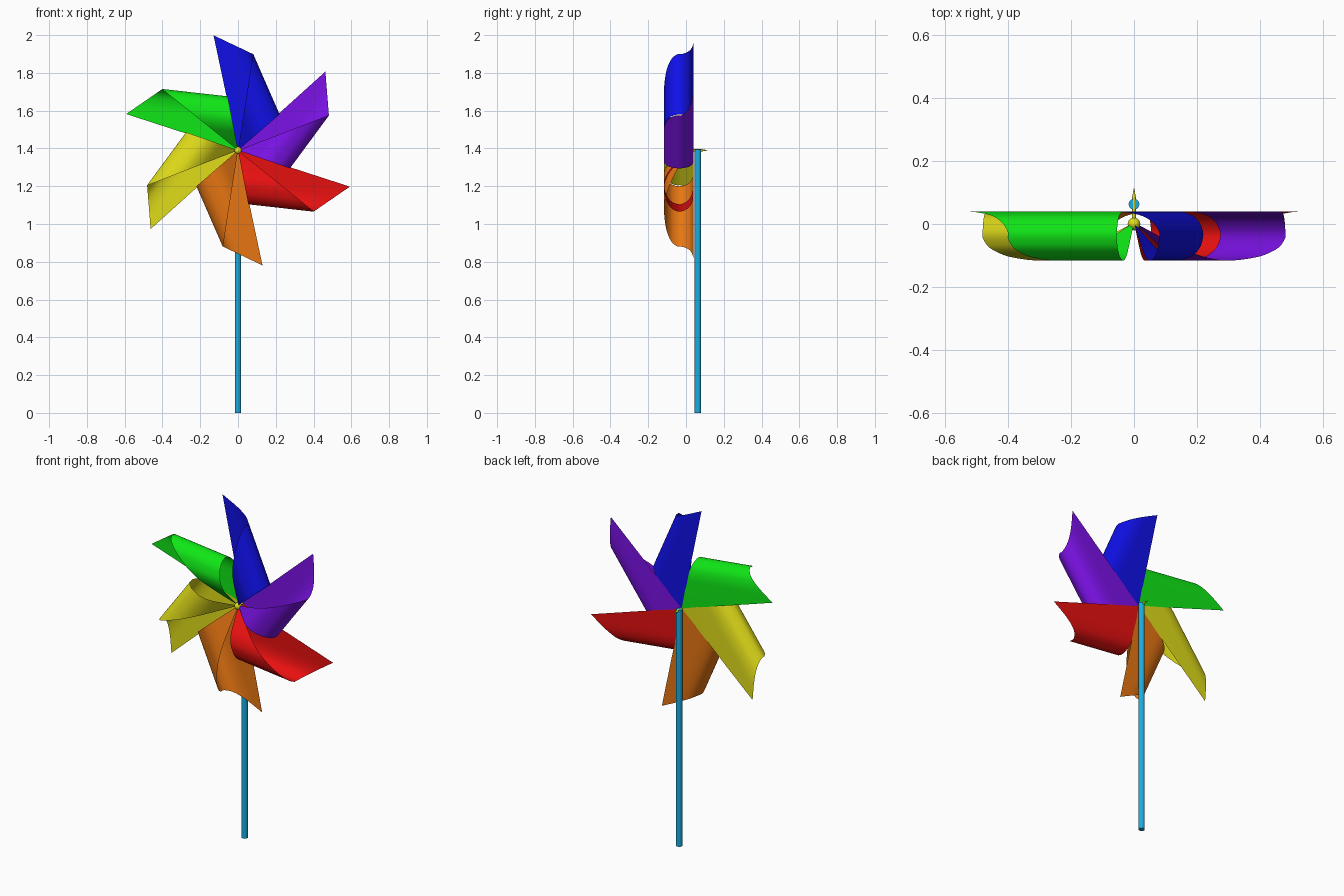
import bpy, bmesh, math
from mathutils import Vector, Matrix

cube = bpy.data.objects.get("Cube")
if cube:
    bpy.data.objects.remove(cube, do_unlink=True)

HUB_Z = 1.39
STICK_Y = 0.063
FOLD = 0.277              # distance of the fold from the hub
TIP = (0.125, 0.61)       # tip: across and along the blade
FOLD_ALONG = 0.435        # outer end of the fold


def material(name, colour):
    mat = bpy.data.materials.new(name)
    mat.use_nodes = True
    rgba = (*colour, 1.0)
    mat.diffuse_color = rgba
    mat.node_tree.nodes["Principled BSDF"].inputs["Base Color"].default_value = rgba
    return mat


def make_object(name, bm, mat):
    mesh = bpy.data.meshes.new(name)
    bm.to_mesh(mesh)
    bm.free()
    mesh.materials.append(mat)
    obj = bpy.data.objects.new(name, mesh)
    bpy.context.collection.objects.link(obj)
    bpy.ops.object.select_all(action='DESELECT')
    obj.select_set(True)
    bpy.context.view_layer.objects.active = obj
    bpy.ops.object.shade_smooth_by_angle(angle=math.radians(40))
    return obj


def smooth_path(points, steps):
    """Curve through the points, with the index of each source segment dropped."""
    pts = [Vector(p) for p in points]
    ends = [2 * pts[0] - pts[1]] + pts + [2 * pts[-1] - pts[-2]]
    path = []
    for a, b, c, d in zip(ends, ends[1:], ends[2:], ends[3:]):
        for i in range(steps):
            t = i / steps
            path.append(0.5 * (2 * b + (c - a) * t + (2 * a - 5 * b + 4 * c - d) * t ** 2
                               + (3 * b - a - 3 * c + d) * t ** 3))
    return path + [pts[-1]]


# Curl of a blade seen from its tip: distance from the hub, depth
CURL = [(0, .04), (.125, .04), (.2, .037), (.25, .018), (.277, -.025), (.27, -.065),
        (.25, -.09), (.22, -.107), (.17, -.116), (.12, -.1), (.07, -.06), (0, .005)]


def blade(name, angle, mat):
    across = Vector((math.cos(angle), 0, math.sin(angle)))
    along = Vector((-math.sin(angle), 0, math.cos(angle)))
    path = smooth_path(CURL, 5)
    turn = max(range(len(path)), key=lambda i: path[i].x)
    rows, columns = [], 8
    bm = bmesh.new()
    for i, (d, y) in enumerate(path):
        low = 0.31 * d
        if i > turn:                                   # folded front flap
            high = d * FOLD_ALONG / FOLD
        elif d <= TIP[0]:                              # straight edge to the tip
            high = d * TIP[1] / TIP[0]
        else:                                          # outer edge to the fold
            f = (d - TIP[0]) / (FOLD - TIP[0])
            high = TIP[1] + f * (FOLD_ALONG - TIP[1])
        rows.append([bm.verts.new(across * d + along * (low + (high - low) * k / columns)
                                  + Vector((0, y, HUB_Z))) for k in range(columns + 1)])
    for r, s in zip(rows, rows[1:]):
        for k in range(columns):
            bm.faces.new((r[k], r[k + 1], s[k + 1], s[k]))
    bmesh.ops.remove_doubles(bm, verts=bm.verts, dist=0.0002)
    make_object(name, bm, mat)


# Six curled blades, counter-clockwise from the top
yellow = material("yellow", (0.75, 0.72, 0.01))
blades = [("blue", (0.005, 0.005, 0.8)), ("green", (0.005, 0.8, 0.008)), ("yellow", None),
          ("orange", (0.8, 0.18, 0.006)), ("red", (0.8, 0.005, 0.005)),
          ("purple", (0.2, 0.006, 0.8))]
for i, (colour, rgb) in enumerate(blades):
    mat = material(colour, rgb) if rgb else yellow
    blade(colour + "_blade", math.radians(23.6 + 60 * i), mat)

# Stick
bm = bmesh.new()
bmesh.ops.create_cone(bm, cap_ends=True, segments=24, radius1=0.017, radius2=0.017, depth=1.395,
                      matrix=Matrix.Translation((0, STICK_Y, 1.395 / 2)))
make_object("stick", bm, material("sky blue", (0.01, 0.42, 0.75)))

# Pin head at the front of the hub
bm = bmesh.new()
bmesh.ops.create_uvsphere(bm, u_segments=20, v_segments=12, radius=0.02,
                          matrix=Matrix.Translation((0, 0, HUB_Z)))
make_object("pin_head", bm, yellow)

# Pin running back through the stick to a point
bm = bmesh.new()
for start, end, tip_radius in ((0, 0.085, 0.006), (0.085, 0.115, 0.0005)):
    place = Matrix.Translation((0, (start + end) / 2, HUB_Z)) @ Matrix.Rotation(-math.pi / 2, 4, 'X')
    bmesh.ops.create_cone(bm, cap_ends=True, segments=12, radius1=0.006, radius2=tip_radius,
                          depth=end - start, matrix=place)
make_object("pin", bm, yellow)
